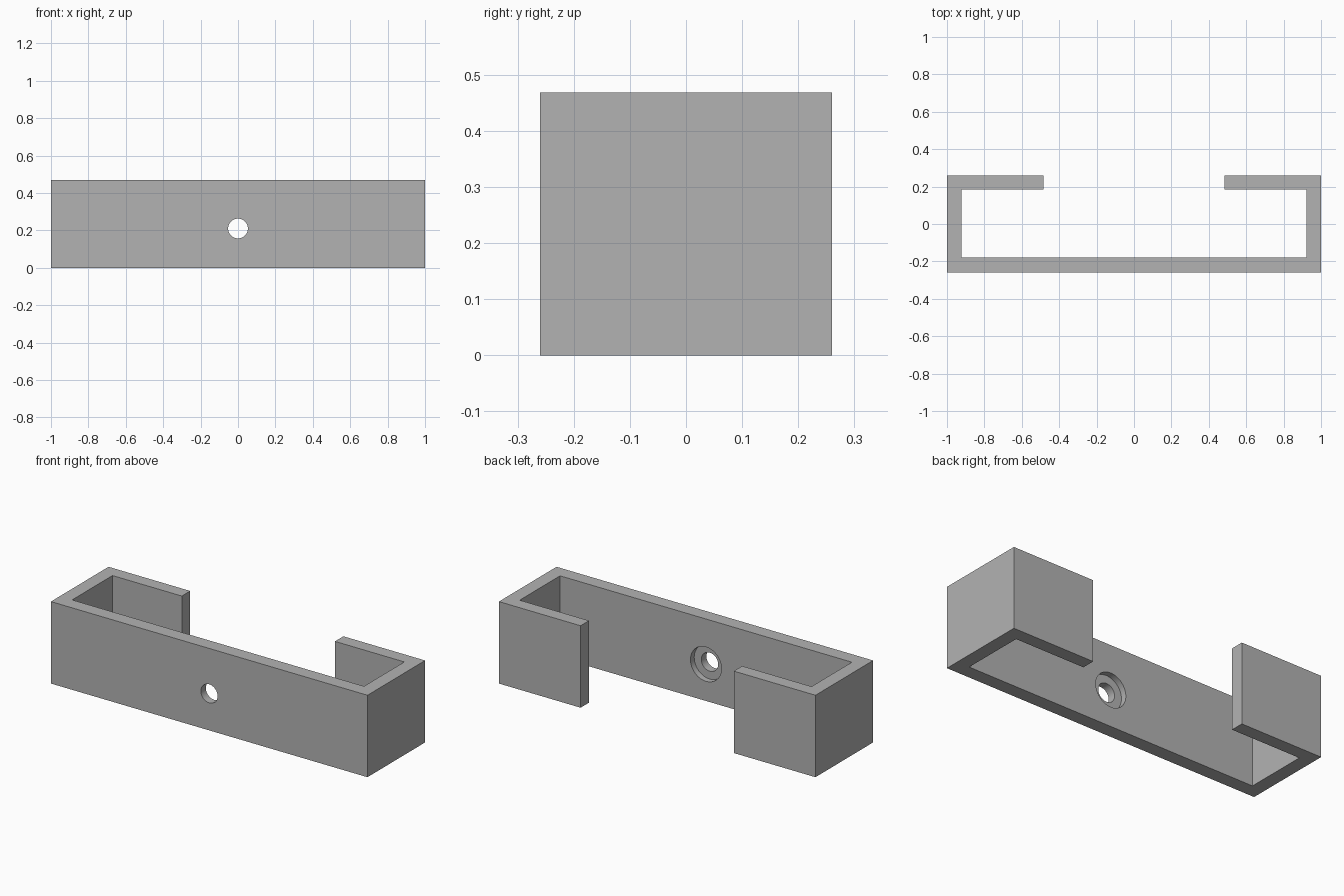
import bpy
import bmesh
from math import pi, radians

cube = bpy.data.objects.get("Cube")
if cube:
    bpy.data.objects.remove(cube, do_unlink=True)

HEIGHT = 0.468
FRONT, BACK = -0.26, 0.26            # outer faces
FRONT_IN, BACK_IN = -0.18, 0.184     # inner faces
SIDE_IN, LIP_END = 0.922, 0.484
HOLE_Z = 0.21

grey = bpy.data.materials.new("plain grey")
grey.use_nodes = True
colour = (0.45, 0.45, 0.45, 1)
grey.diffuse_color = colour
grey.node_tree.nodes["Principled BSDF"].inputs["Base Color"].default_value = colour

# C-shaped bracket: half profile, mirrored in x, extruded upwards
half = [(1, FRONT), (1, BACK), (LIP_END, BACK), (LIP_END, BACK_IN),
        (SIDE_IN, BACK_IN), (SIDE_IN, FRONT_IN)]
profile = half + [(-x, y) for x, y in reversed(half)]
bm = bmesh.new()
base = bm.faces.new([bm.verts.new((x, y, 0)) for x, y in profile])
top = bmesh.ops.extrude_face_region(bm, geom=[base])["geom"]
bmesh.ops.translate(bm, vec=(0, 0, HEIGHT),
                    verts=[v for v in top if isinstance(v, bmesh.types.BMVert)])
bmesh.ops.recalc_face_normals(bm, faces=bm.faces)
mesh = bpy.data.meshes.new("bracket")
bm.to_mesh(mesh)
bm.free()
mesh.materials.append(grey)
bracket = bpy.data.objects.new("bracket", mesh)
bpy.context.collection.objects.link(bracket)


def drill(name, radius, y0, y1):
    """Cut a round hole along y through the front plate."""
    bpy.ops.mesh.primitive_cylinder_add(
        vertices=48, radius=radius, depth=y1 - y0,
        location=(0, (y0 + y1) / 2, HOLE_Z), rotation=(pi / 2, 0, 0))
    cutter = bpy.context.object
    cutter.name = name
    cutter.hide_render = True
    cutter.data.materials.append(grey)
    bpy.ops.object.select_all(action="DESELECT")
    bracket.select_set(True)
    bpy.context.view_layer.objects.active = bracket
    cut = bracket.modifiers.new(name, "BOOLEAN")
    cut.operation = "DIFFERENCE"
    cut.solver = "EXACT"
    cut.object = cutter
    bpy.ops.object.modifier_apply(modifier=cut.name)
    bpy.data.objects.remove(cutter, do_unlink=True)


# Screw hole and the wider recess for the screw head on the inside
drill("screw_hole", 0.053, FRONT - 0.1, FRONT_IN + 0.1)
drill("head_recess", 0.098, FRONT_IN - 0.034, FRONT_IN + 0.1)

bpy.ops.object.shade_smooth_by_angle(angle=radians(30))
